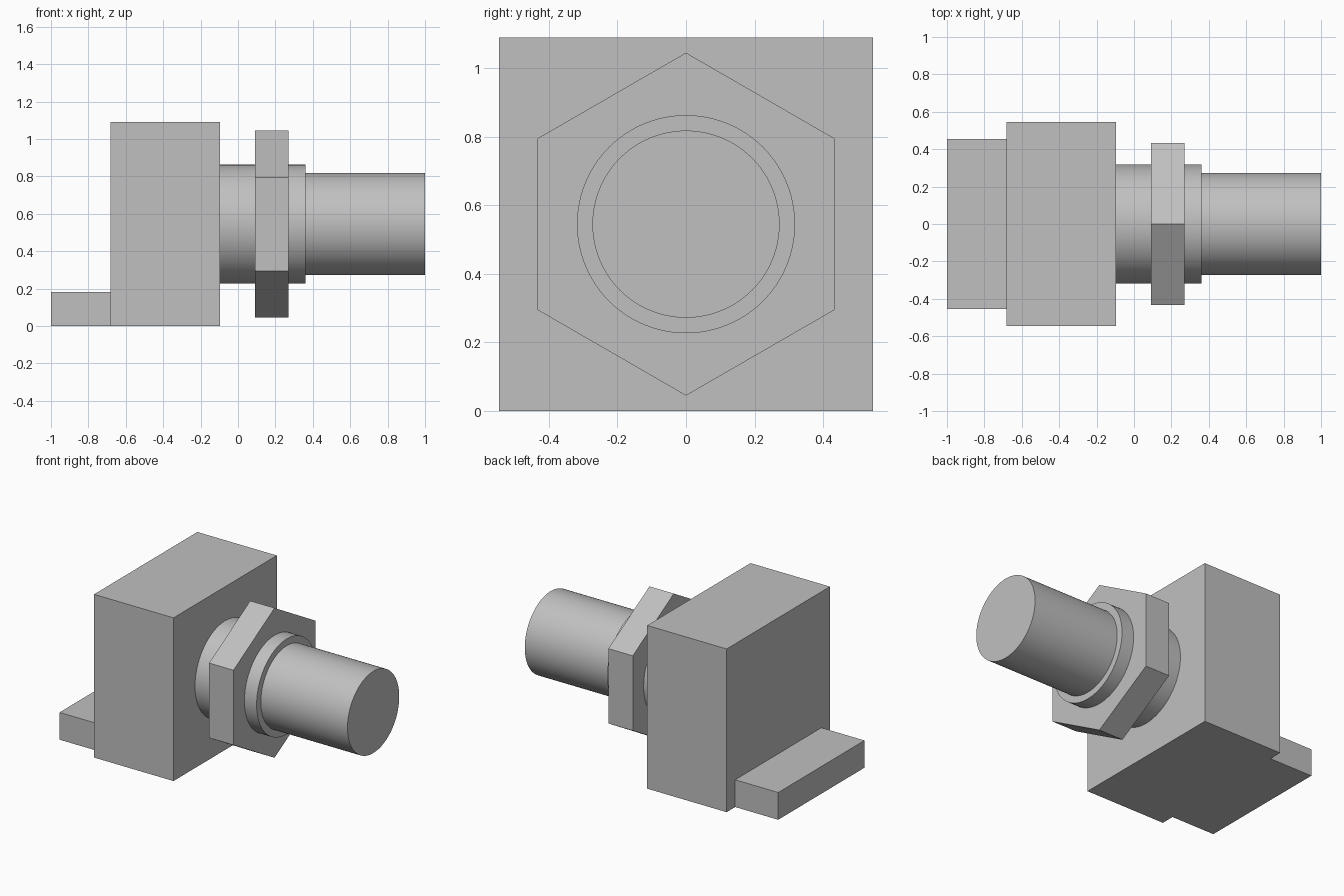
import bpy
import bmesh
from math import sin, cos, pi, radians

if "Cube" in bpy.data.objects:
    bpy.data.objects.remove(bpy.data.objects["Cube"], do_unlink=True)

AXIS_Z = 0.545  # height of the shaft axis

grey = bpy.data.materials.new("light_grey")
grey.use_nodes = True
grey.diffuse_color = (0.53, 0.53, 0.53, 1)
grey.node_tree.nodes["Principled BSDF"].inputs["Base Color"].default_value = grey.diffuse_color


def extrude_x(name, outline, x0, x1, smooth=False):
    """Extrude a (y, z) outline along x into a closed solid."""
    bm = bmesh.new()
    cap = bm.faces.new([bm.verts.new((x0, y, z)) for y, z in outline])
    result = bmesh.ops.extrude_face_region(bm, geom=[cap], use_keep_orig=True)
    moved = [v for v in result["geom"] if isinstance(v, bmesh.types.BMVert)]
    bmesh.ops.translate(bm, verts=moved, vec=(x1 - x0, 0, 0))
    bmesh.ops.recalc_face_normals(bm, faces=bm.faces)
    mesh = bpy.data.meshes.new(name)
    bm.to_mesh(mesh)
    bm.free()
    mesh.materials.append(grey)
    obj = bpy.data.objects.new(name, mesh)
    bpy.context.collection.objects.link(obj)
    if smooth:
        bpy.ops.object.select_all(action="DESELECT")
        obj.select_set(True)
        bpy.context.view_layer.objects.active = obj
        bpy.ops.object.shade_smooth_by_angle(angle=radians(30))
    return obj


def rectangle(half_width, height):
    return [(-half_width, 0), (half_width, 0), (half_width, height), (-half_width, height)]


def polygon(radius, sides):
    # First corner points straight up
    return [(radius * sin(2 * pi * i / sides), AXIS_Z + radius * cos(2 * pi * i / sides))
            for i in range(sides)]


# Housing block and the low foot behind it
extrude_x("housing", rectangle(0.545, 1.09), -0.682, -0.095)
extrude_x("foot", rectangle(0.455, 0.182), -1, -0.682)

# Bushing, hexagonal nut and shaft on a common axis
extrude_x("bushing", polygon(0.318, 96), -0.095, 0.36, smooth=True)
extrude_x("hex_nut", polygon(0.5, 6), 0.09, 0.27)
extrude_x("shaft", polygon(0.273, 96), 0.36, 1, smooth=True)
